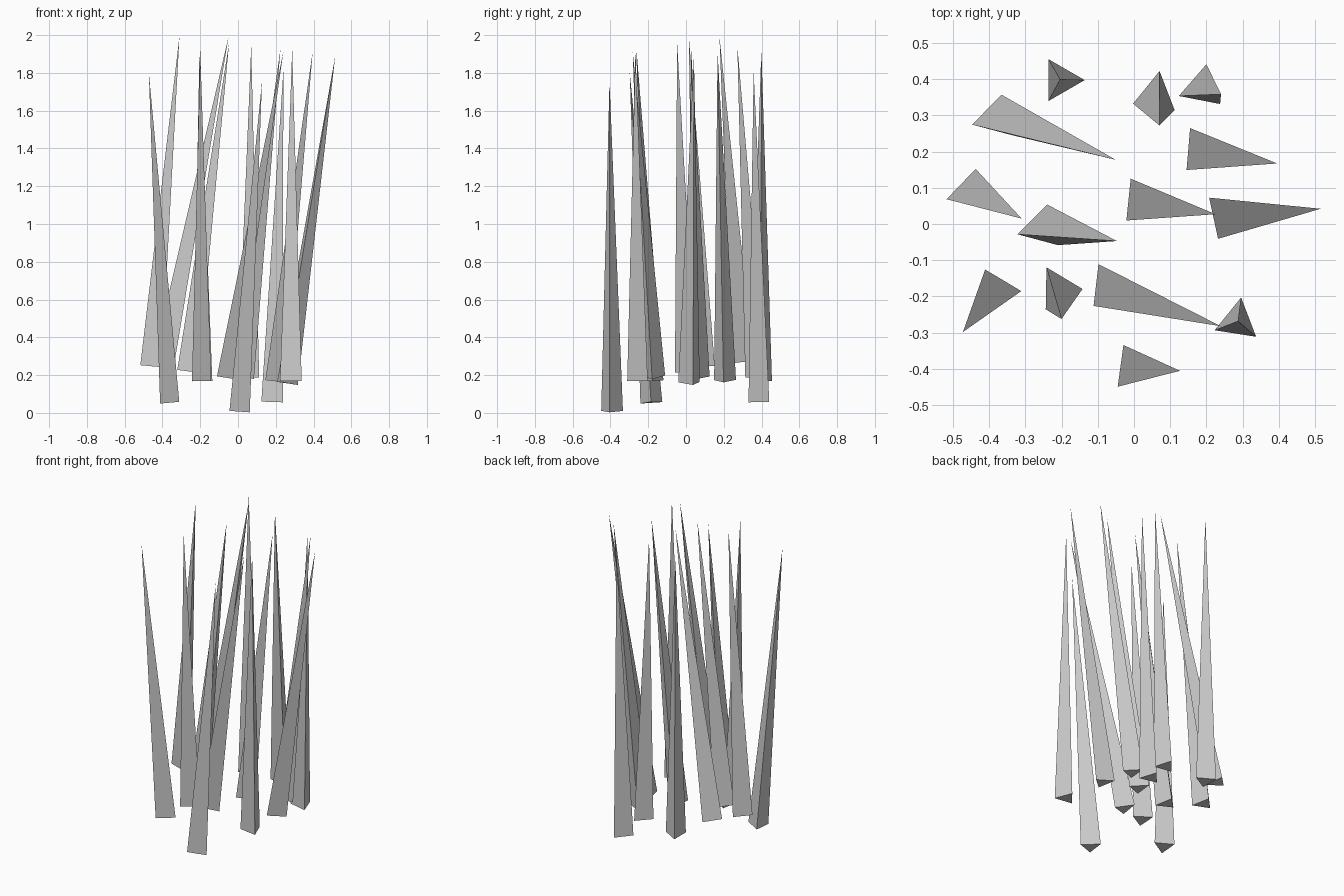
import bpy, bmesh, math
from mathutils import Vector, Matrix

if "Cube" in bpy.data.objects:
    bpy.data.objects.remove(bpy.data.objects["Cube"])

LENGTH, RADIUS = 1.753, 0.067

# base centre x, y, z; tip x, y; direction of one base corner (degrees)
SPIKES = [
    (-.203, .397, .17, -.204, .399, 0),
    (-.383, .292, .275, -.05, .177, 75),
    (.187, .375, .058, .24, .358, 79),
    (.060, .356, .19, .07, .272, 81),
    (.183, .204, .17, .395, .167, 115),
    (.018, .064, .188, .225, .027, 114),
    (.252, .023, .158, .515, .042, 132),
    (-.453, .087, .248, -.31, .015, 76),
    (-.257, -.011, .22, -.047, -.047, 75),
    (-.378, -.184, .055, -.472, -.298, -1),
    (-.209, -.178, .17, -.20, -.262, -1),
    (-.072, -.172, .19, .24, -.282, 113),
    (.285, -.269, .17, .287, -.268, 81),
    (-.004, -.396, .008, .127, -.405, 112),
]


def spike(name, x, y, z, tx, ty, deg):
    """Three-sided spike whose base is square to its leaning axis."""
    dx, dy = tx - x, ty - y
    axis = Vector((dx, dy, math.sqrt(LENGTH**2 - dx*dx - dy*dy))).normalized()
    c, s = math.cos(math.radians(deg)), math.sin(math.radians(deg))
    side = Vector((c, s, -(c*axis.x + s*axis.y) / axis.z)).normalized()
    centre = Vector((x, y, z))
    bm = bmesh.new()
    base = [bm.verts.new(centre + RADIUS * (Matrix.Rotation(math.tau*k/3, 3, axis) @ side))
            for k in range(3)]
    tip = bm.verts.new(centre + axis * LENGTH)
    bm.faces.new(base[::-1])
    for k in range(3):
        bm.faces.new((base[k], base[(k+1) % 3], tip))
    mesh = bpy.data.meshes.new(name)
    bm.to_mesh(mesh)
    bm.free()
    bpy.context.collection.objects.link(bpy.data.objects.new(name, mesh))


# cluster of spikes
for i, data in enumerate(SPIKES):
    spike(f"spike_{i+1:02d}", *data)
